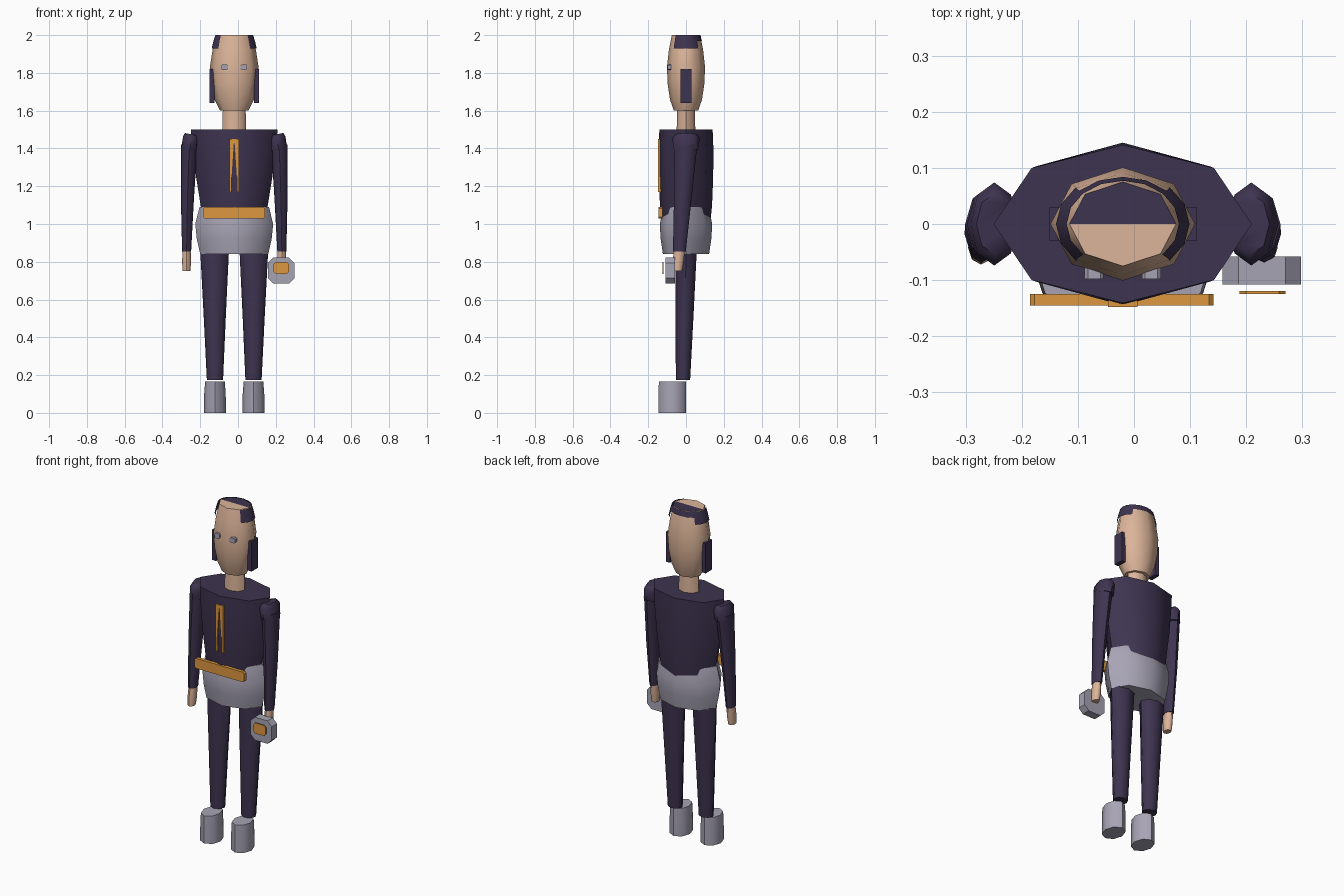
import bpy, bmesh, math

if "Cube" in bpy.data.objects:
    bpy.data.objects.remove(bpy.data.objects["Cube"])

CX = -0.02  # body centre line


def material(name, rgb):
    m = bpy.data.materials.new(name)
    m.diffuse_color = (*rgb, 1)
    m.use_nodes = True
    m.node_tree.nodes["Principled BSDF"].inputs["Base Color"].default_value = m.diffuse_color
    return m


DARK = material("dark purple", (0.048, 0.034, 0.080))
SKIN = material("skin", (0.72, 0.46, 0.32))
GREY = material("lavender grey", (0.39, 0.37, 0.46))
ORANGE = material("orange", (0.72, 0.31, 0.05))


def finish(name, bm, mats, smooth=True):
    bmesh.ops.recalc_face_normals(bm, faces=bm.faces[:])
    me = bpy.data.meshes.new(name)
    bm.to_mesh(me)
    bm.free()
    ob = bpy.data.objects.new(name, me)
    bpy.context.collection.objects.link(ob)
    for m in mats:
        me.materials.append(m)
    if smooth:
        bpy.ops.object.select_all(action='DESELECT')
        ob.select_set(True)
        bpy.context.view_layer.objects.active = ob
        bpy.ops.object.shade_smooth_by_angle(angle=math.radians(55))
    return ob


def loft(name, rings, mats, n=8, rule=None, keep=None, caps=True):
    """Stack of elliptical rings (x, y, z, rx, ry, optional x-tilt)."""
    bm = bmesh.new()
    rows = []
    for x, y, z, rx, ry, *tilt in rings:
        t = tilt[0] if tilt else 0
        row = []
        for k in range(n):
            a = 2 * math.pi * k / n
            dx = rx * math.cos(a)
            row.append(bm.verts.new((x + dx, y + ry * math.sin(a), z + dx * t)))
        rows.append(row)
    for a, b in zip(rows, rows[1:]):
        for k in range(n):
            j = (k + 1) % n
            bm.faces.new((a[k], a[j], b[j], b[k]))
    if caps:  # each cap is a front half and a back half
        for r in (rows[0], rows[-1]):
            bm.faces.new(r[:n // 2 + 1])
            bm.faces.new(r[n // 2:] + r[:1])
    if keep:
        bad = [f for f in bm.faces if not keep(f.calc_center_median())]
        bmesh.ops.delete(bm, geom=bad, context='FACES')
    if rule:
        for f in bm.faces:
            f.material_index = rule(f.calc_center_median())
    return finish(name, bm, mats)


def prism(name, pts, y0, y1, mat):
    """Front-facing outline of (x, z) points, extruded in depth."""
    bm = bmesh.new()
    a = [bm.verts.new((x, y0, z)) for x, z in pts]
    b = [bm.verts.new((x, y1, z)) for x, z in pts]
    bm.faces.new(a)
    bm.faces.new(b)
    for k in range(len(pts)):
        j = (k + 1) % len(pts)
        bm.faces.new((a[k], a[j], b[j], b[k]))
    return finish(name, bm, [mat], smooth=False)


def chamfered(x0, x1, z0, z1, c):
    return [(x0 + c, z0), (x1 - c, z0), (x1, z0 + c), (x1, z1 - c),
            (x1 - c, z1), (x0 + c, z1), (x0, z1 - c), (x0, z0 + c)]


# Head: back half of the flat crown is hair
loft("head", [(CX, 0, 1.60, .075, .065), (CX, 0, 1.66, .105, .085),
              (CX, 0, 1.74, .122, .097), (CX, 0, 1.83, .129, .101),
              (CX, 0, 1.92, .115, .091), (CX, 0, 2.0, .095, .075)],
     [SKIN, DARK], rule=lambda c: int(c.z > 1.99 and c.y > 0))
# Hair band: deep at the temples, thin around the back
loft("hair_band", [(CX, 0, 1.93, .119, .092), (CX, 0, 1.968, .110, .084),
                   (CX, 0, 2.0, .100, .077)], [DARK], n=16, caps=False,
     keep=lambda c: abs(c.y) < .055 or (c.z > 1.968 and c.y > 0))
loft("neck", [(CX, 0, 1.48, .064, .05), (CX, 0, 1.62, .060, .046)], [SKIN])

# Torso and hips
loft("torso", [(CX, 0, 1.02, .165, .130), (CX, 0, 1.10, .178, .138),
               (CX, 0, 1.25, .202, .144), (CX, 0, 1.40, .220, .145),
               (CX, 0, 1.50, .230, .141)], [DARK])
loft("hips", [(CX, 0, .84, .180, .122), (CX, 0, .92, .198, .134),
              (CX, 0, 1.00, .206, .139), (CX, 0, 1.09, .184, .118)], [GREY])

# Belt and collar trim
prism("belt", chamfered(-.185, .142, 1.03, 1.09, .008), -.145, -.125, ORANGE)
prism("collar_trim", [(CX - .026, 1.17), (CX - .014, 1.17), (CX - .014, 1.25),
                      (CX - .002, 1.43), (CX + .002, 1.43), (CX + .014, 1.25),
                      (CX + .014, 1.17), (CX + .026, 1.17), (CX + .026, 1.45),
                      (CX - .026, 1.45)], -.148, -.130, ORANGE)

# Mirrored parts
for s, side in ((-1, "left"), (1, "right")):
    def X(d):
        return CX + s * d
    # Face
    prism(side + "_eye", chamfered(X(.051) - .017, X(.051) + .017, 1.815, 1.845, .006),
          -.098, -.075, GREY)
    bm = bmesh.new()
    bmesh.ops.create_cube(bm, size=1)
    for v in bm.verts:
        v.co = (X(.118) + v.co.x * .026, v.co.y * .06, 1.73 + v.co.z * .18)
    finish(side + "_sideburn", bm, [DARK], smooth=False)
    # Arm
    loft(side + "_shoulder", [(X(.235), 0, 1.392, .046, .064, -s * -.12),
                              (X(.229), 0, 1.455, .042, .074, -s * -.2),
                              (X(.227), 0, 1.475, .034, .055, -s * -.2)], [DARK])
    loft(side + "_arm", [(X(.252), -.035, .855, .024, .034),
                         (X(.248), -.018, 1.12, .034, .046),
                         (X(.238), 0, 1.42, .043, .060)], [DARK])
    loft(side + "_hand", [(X(.253), -.046, .75, .020, .026),
                          (X(.252), -.042, .80, .024, .030),
                          (X(.252), -.034, .87, .021, .028)], [SKIN])
    # Leg
    loft(side + "_leg", [(X(.102), -.016, .175, .043, .038),
                         (X(.103), -.008, .50, .058, .047),
                         (X(.104), .002, .88, .077, .056)], [DARK])
    loft(side + "_shoe", [(X(.102), -.0725, 0, .058, .0725),
                          (X(.102), -.0725, .10, .057, .0725),
                          (X(.102), -.0725, .165, .052, .0715)], [GREY])

# Hand-held device with a front plate
prism("device", chamfered(.158, .298, .685, .822, .028), -.108, -.058, GREY)
prism("device_plate", chamfered(.188, .270, .735, .798, .012), -.125, -.119, ORANGE)
